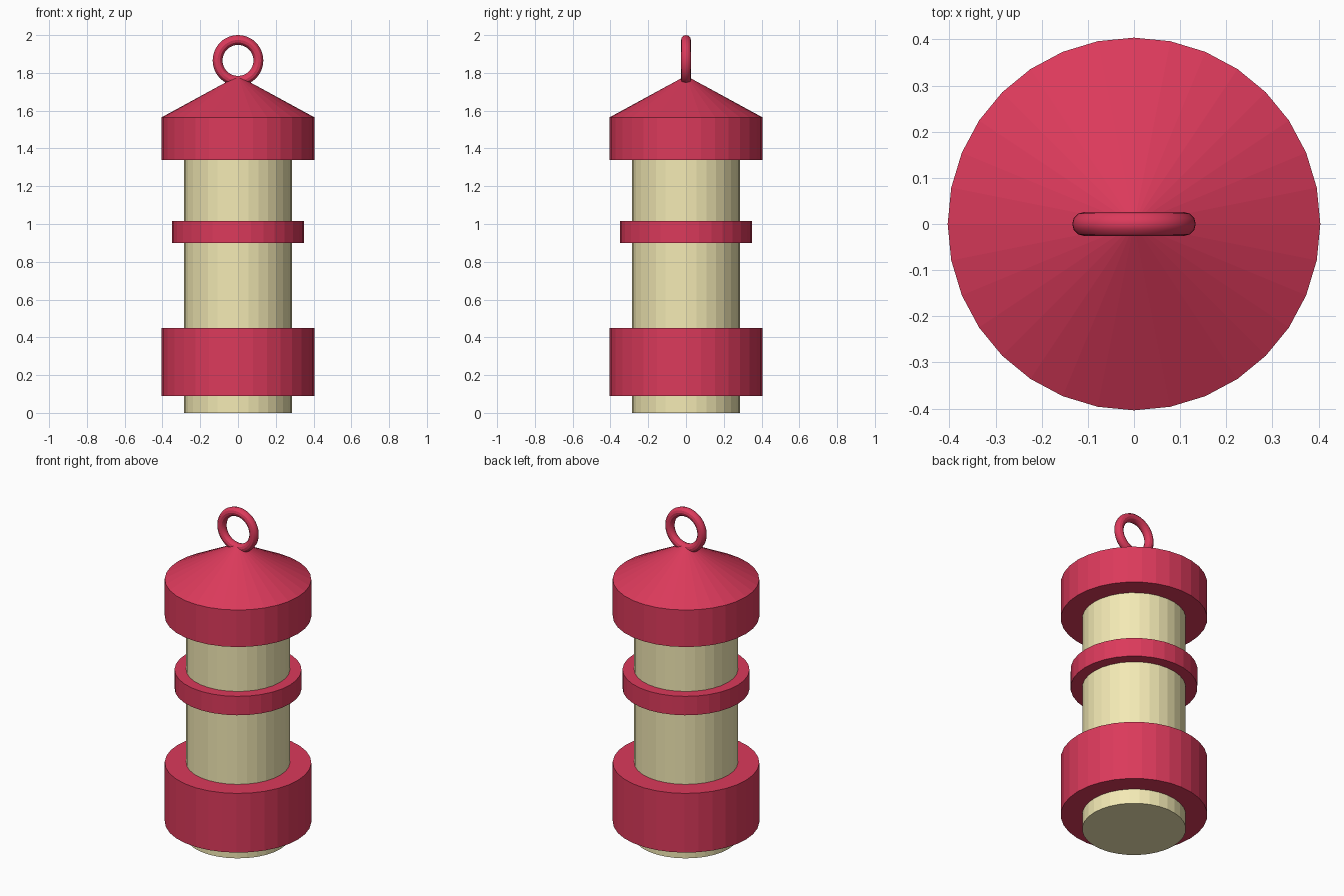
import bpy, math

if "Cube" in bpy.data.objects:
    bpy.data.objects.remove(bpy.data.objects["Cube"])


def material(name, color):
    m = bpy.data.materials.new(name)
    m.diffuse_color = color
    m.use_nodes = True
    m.node_tree.nodes["Principled BSDF"].inputs["Base Color"].default_value = m.diffuse_color
    return m


RED = material("red", (0.71, 0.042, 0.105, 1))
CREAM = material("cream", (0.90, 0.82, 0.46, 1))
SIDES = 32


def lathe(name, profile, mat):
    """Revolve (radius, z) points into a closed faceted solid; radius 0 makes a tip."""
    verts, faces, rings = [], [], []
    for r, z in profile:
        start = len(verts)
        count = SIDES if r > 0 else 1
        for i in range(count):
            a = 2 * math.pi * i / SIDES
            verts.append((r * math.cos(a), r * math.sin(a), z))
        rings.append([start + i % count for i in range(SIDES)])
    for lo, hi in zip(rings, rings[1:]):
        for i in range(SIDES):
            j = (i + 1) % SIDES
            quad = [lo[i], lo[j], hi[j], hi[i]]
            faces.append(list(dict.fromkeys(quad)))
    # flat end caps
    if profile[0][0] > 0:
        faces.append(rings[0][::-1])
    if profile[-1][0] > 0:
        faces.append(rings[-1])
    mesh = bpy.data.meshes.new(name)
    mesh.from_pydata(verts, [], faces)
    mesh.materials.append(mat)
    ob = bpy.data.objects.new(name, mesh)
    bpy.context.collection.objects.link(ob)
    return ob


# Cream body and the red bands around it
lathe("body", [(0.286, 0), (0.286, 1.40)], CREAM)
lathe("base_collar", [(0.404, 0.09), (0.404, 0.45)], RED)
lathe("middle_band", [(0.35, 0.90), (0.35, 1.015)], RED)

# Top cap with conical roof
lathe("roof_cap", [(0.404, 1.34), (0.404, 1.565), (0, 1.785)], RED)

# Hanging ring standing in the xz plane
bpy.ops.mesh.primitive_torus_add(
    major_radius=0.108, minor_radius=0.026, major_segments=48, minor_segments=12,
    location=(0, 0, 1.866), rotation=(math.pi / 2, 0, 0))
ring = bpy.context.object
ring.name = "hanging_ring"
ring.data.materials.append(RED)
bpy.ops.object.shade_smooth_by_angle()
